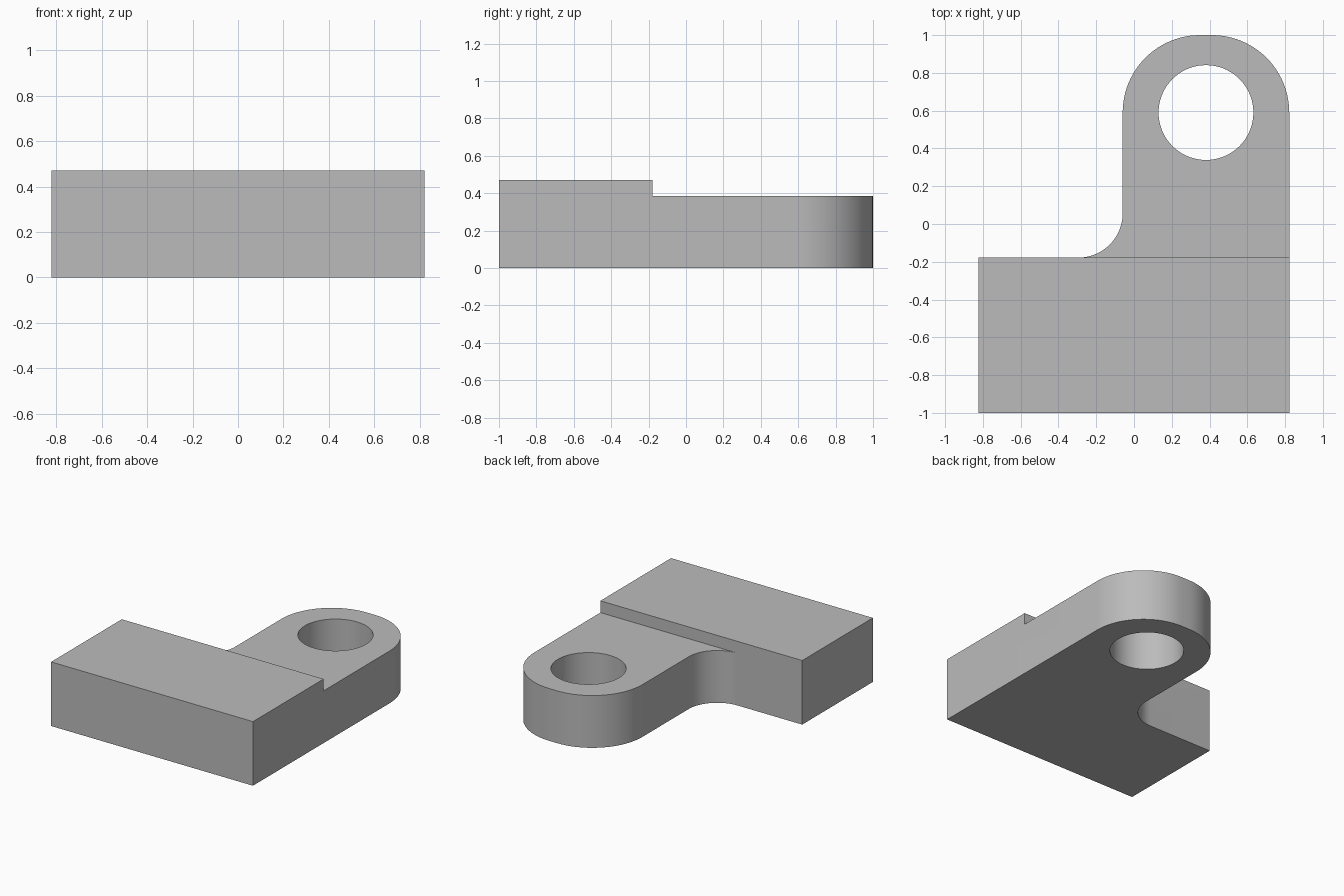
import bpy, bmesh, math

default = bpy.data.objects.get("Cube")
if default:
    bpy.data.objects.remove(default, do_unlink=True)

HALF_W, BASE_H, TAB_H = 0.822, 0.472, 0.385
STEP_Y, TAB_LEFT, EYE_Y, EYE_X = -0.178, -0.06, 0.59, 0.381
ROUND, FILLET, HOLE = 1 - EYE_Y, 0.235, 0.251

grey = bpy.data.materials.new("plain grey")
grey.use_nodes = True
colour = (0.5, 0.5, 0.5, 1)
grey.diffuse_color = colour
grey.node_tree.nodes["Principled BSDF"].inputs["Base Color"].default_value = colour


def arc(cx, cy, r, start, end, steps=24):
    """Points along an arc, angles in degrees."""
    angles = [math.radians(start + (end - start) * i / steps) for i in range(steps + 1)]
    return [(cx + r * math.cos(a), cy + r * math.sin(a)) for a in angles]


def prism(name, outline, bottom, top):
    """Extrude a counter-clockwise outline between two heights."""
    bm = bmesh.new()
    face = bm.faces.new([bm.verts.new((x, y, bottom)) for x, y in outline])
    extruded = bmesh.ops.extrude_face_region(bm, geom=[face], use_keep_orig=True)
    moved = [v for v in extruded["geom"] if isinstance(v, bmesh.types.BMVert)]
    bmesh.ops.translate(bm, verts=moved, vec=(0, 0, top - bottom))
    bmesh.ops.recalc_face_normals(bm, faces=bm.faces)
    mesh = bpy.data.meshes.new(name)
    bm.to_mesh(mesh)
    bm.free()
    mesh.materials.append(grey)
    obj = bpy.data.objects.new(name, mesh)
    bpy.context.collection.objects.link(obj)
    return obj


# Whole footprint: wide base, rounded tab and the inner fillet
footprint = [(-HALF_W, -1), (HALF_W, -1)]
footprint += arc(HALF_W - ROUND, EYE_Y, ROUND, 0, 90)
footprint += arc(TAB_LEFT + ROUND, EYE_Y, ROUND, 90, 180)
footprint += arc(TAB_LEFT - FILLET, STEP_Y + FILLET, FILLET, 0, -90)
footprint += [(-HALF_W, STEP_Y)]
bracket = prism("mounting_bracket", footprint, 0, BASE_H)

# Cutters for the lowered tab and the round eye
step_cutter = prism("step_cutter", [(-0.5, STEP_Y), (1, STEP_Y), (1, 1.2), (-0.5, 1.2)], TAB_H, 1)
hole_cutter = prism("hole_cutter", arc(EYE_X, EYE_Y, HOLE, 0, 360, 72)[:-1], -0.2, 1)

bpy.context.view_layer.objects.active = bracket
for cutter in (step_cutter, hole_cutter):
    cutter.hide_render = True
    cut = bracket.modifiers.new(cutter.name, "BOOLEAN")
    cut.operation = "DIFFERENCE"
    cut.solver = "EXACT"
    cut.object = cutter
    bpy.ops.object.modifier_apply(modifier=cut.name)
    bpy.data.objects.remove(cutter, do_unlink=True)

# Smooth curved walls with sharp rims
bpy.ops.object.select_all(action="DESELECT")
bracket.select_set(True)
bpy.ops.object.shade_smooth_by_angle(angle=math.radians(30))
